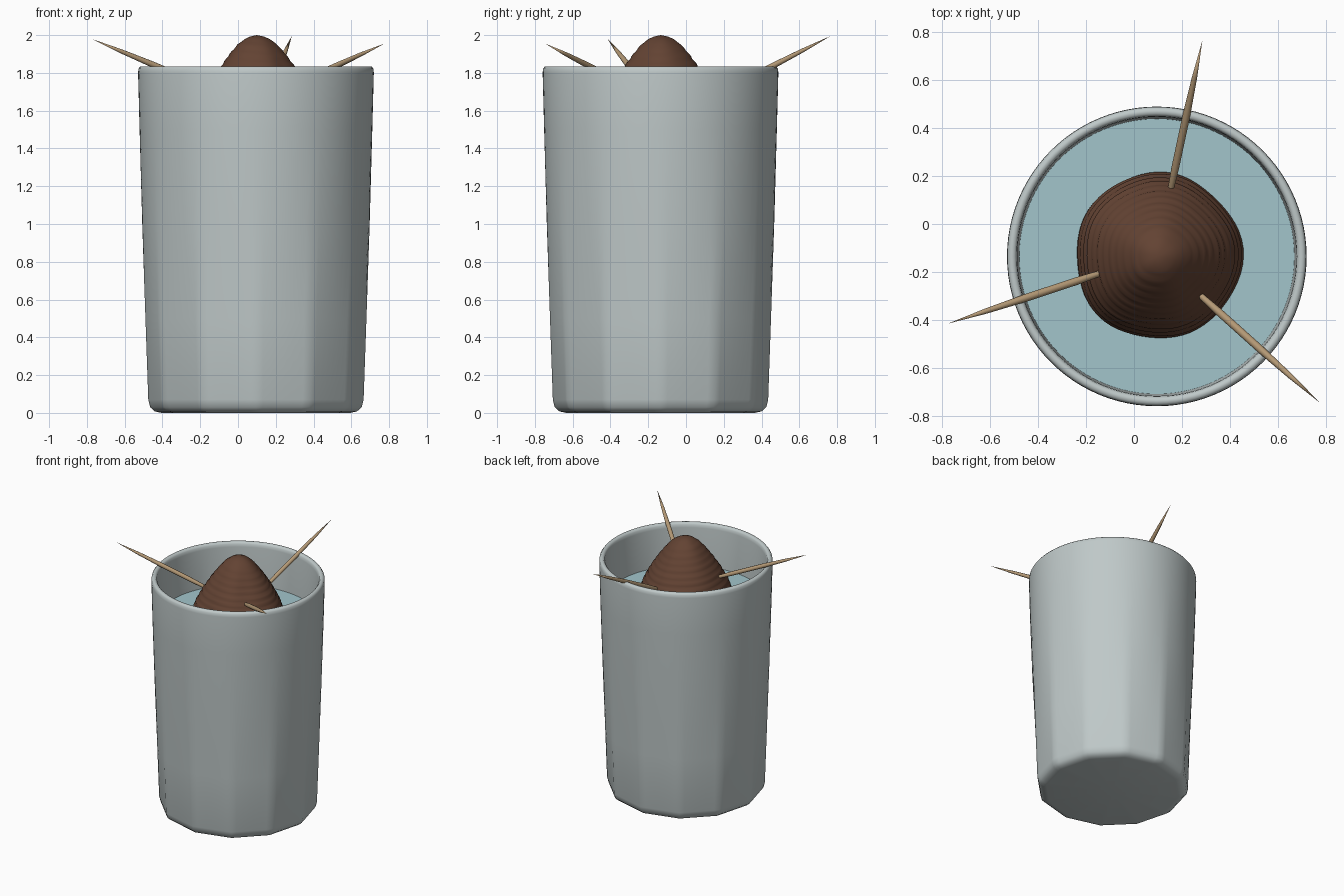
import bpy, bmesh, math
from mathutils import Vector

cube = bpy.data.objects.get("Cube")
if cube:
    bpy.data.objects.remove(cube)

CENTRE = Vector((0.095, -0.135, 0))
TAU = 2 * math.pi


def material(name, rgb):
    mat = bpy.data.materials.new(name)
    mat.use_nodes = True
    mat.diffuse_color = (*rgb, 1)
    mat.node_tree.nodes["Principled BSDF"].inputs["Base Color"].default_value = (*rgb, 1)
    return mat


def lathe(name, profile, mat, segments=64, shape=lambda a, r, z: r, sharp=40):
    """Spin (radius, height) points about z; shape() may vary the radius."""
    bm = bmesh.new()
    rings = []
    for r, z in profile:
        if r == 0:
            rings.append([bm.verts.new((0, 0, z))] * segments)
            continue
        ring = []
        for i in range(segments):
            a = TAU * i / segments
            rr = shape(a, r, z)
            ring.append(bm.verts.new((rr * math.cos(a), rr * math.sin(a), z)))
        rings.append(ring)
    for low, high in zip(rings, rings[1:]):
        for i in range(segments):
            j = (i + 1) % segments
            corners = list(dict.fromkeys((low[i], low[j], high[j], high[i])))
            bm.faces.new(corners)
    bmesh.ops.recalc_face_normals(bm, faces=bm.faces)
    mesh = bpy.data.meshes.new(name)
    bm.to_mesh(mesh)
    bm.free()
    mesh.materials.append(mat)
    obj = bpy.data.objects.new(name, mesh)
    bpy.context.collection.objects.link(obj)
    bpy.ops.object.select_all(action="DESELECT")
    obj.select_set(True)
    bpy.context.view_layer.objects.active = obj
    bpy.ops.object.shade_smooth_by_angle(angle=math.radians(sharp))
    return obj


glass = material("pale grey glass", (0.52, 0.58, 0.58))
water_blue = material("water blue", (0.36, 0.56, 0.60))
brown = material("seed brown", (0.125, 0.056, 0.033))
wood = material("light wood", (0.46, 0.32, 0.18))


# Tumbler: round at the rim, easing to a faceted foot
def facet(a, r, z):
    step = TAU / 12
    polygon = math.cos(step / 2) / math.cos(a % step - step / 2)
    blend = max(0, 1 - z / 1.2)
    return r * (1 + (polygon - 1) * blend)


cup_profile = [(0, 0), (0.50, 0), (0.535, 0.008), (0.56, 0.03), (0.57, 0.07),
               (0.585, 0.5), (0.602, 1.0), (0.616, 1.5), (0.624, 1.8),
               (0.622, 1.822), (0.612, 1.835), (0.594, 1.835), (0.584, 1.822),
               (0.581, 1.8), (0.573, 1.5), (0.545, 0.5), (0.52, 0.1), (0, 0.1)]
cup = lathe("tumbler", cup_profile, glass, 96, facet, 60)
cup.location = CENTRE

# Water filling the tumbler
water = lathe("water", [(0, 0.11), (0.49, 0.11), (0.52, 0.5), (0.574, 1.5), (0, 1.5)],
              water_blue, 96)
water.location = CENTRE


# Seed: pointed egg with gentle lumps and fine ridges
def lumpy(a, r, z):
    lumps = 0.014 * math.sin(3 * a + 1.9) + 0.014 * math.cos(5 * a - 0.6)
    dent = 0.05 * math.exp(-((a - 5.5) / 0.3) ** 2) * math.exp(-((z - 1.8) / 0.12) ** 2)
    ridges = 0.006 * math.sin(z * 150 + 2 * math.cos(a))
    return r * (1 + lumps - dent) + ridges * min(1, r / 0.2) * 0.5


outline = [(1.0, 0.36), (1.25, 0.365), (1.42, 0.358), (1.55, 0.338), (1.65, 0.303),
           (1.75, 0.25), (1.835, 0.195), (1.9, 0.148), (1.95, 0.105), (1.98, 0.065),
           (1.993, 0.035)]
seed_profile = [(0, 0.75), (0.2, 0.8), (0.31, 0.9)]
for (z0, r0), (z1, r1) in zip(outline, outline[1:]):
    steps = max(1, round((z1 - z0) / 0.012))
    seed_profile += [(r0 + (r1 - r0) * k / steps, z0 + (z1 - z0) * k / steps)
                     for k in range(steps)]
seed_profile += [(0.035, 1.993), (0, 2.0)]
seed = lathe("seed", seed_profile, brown, 64, lumpy, 70)
seed.location = CENTRE + Vector((0.005, 0.002, 0))

# Cocktail sticks: tapered at both ends, pushed into the seed
sticks = {
    "left": ((0.285, -0.305, 1.73), (0.775, -0.745, 1.955)),
    "right": ((-0.155, -0.21, 1.72), (-0.775, -0.415, 1.98)),
    "back": ((0.155, 0.155, 1.68), (0.285, 0.765, 1.995)),
}
for side, (inner, tip) in sticks.items():
    tip = Vector(tip)
    axis = (tip - Vector(inner)) * 1.15
    length = axis.length
    stick = lathe(side + "_stick",
                  [(0, 0), (0.012, length * 0.1), (0.016, length * 0.25),
                   (0.016, length * 0.55), (0.011, length * 0.78), (0, length)],
                  wood, 12, sharp=50)
    stick.rotation_euler = axis.to_track_quat("Z", "Y").to_euler()
    stick.location = tip - axis
